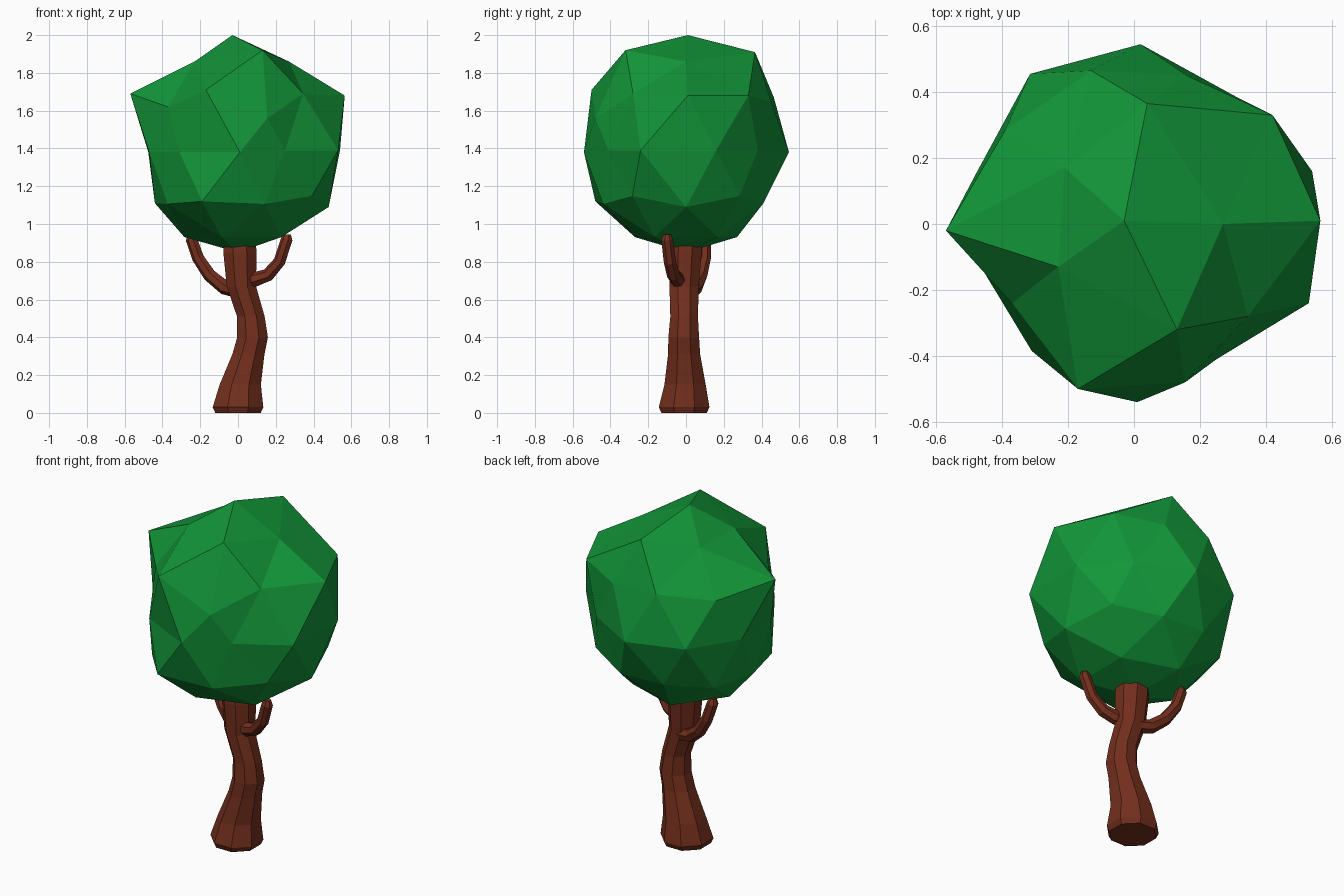
import bpy, bmesh
from math import cos, sin, tau
from mathutils import Vector


def material(name, color):
    m = bpy.data.materials.new(name)
    m.diffuse_color = (*color, 1)
    return m


def add_object(name, bm, mat):
    bmesh.ops.recalc_face_normals(bm, faces=bm.faces)
    mesh = bpy.data.meshes.new(name)
    bm.to_mesh(mesh)
    bm.free()
    mesh.materials.append(mat)
    obj = bpy.data.objects.new(name, mesh)
    bpy.context.collection.objects.link(obj)
    return obj


def limb(name, stations, sides, mat, level=False):
    """Faceted tube through (x, y, z, radius) stations, capped at both ends."""
    bm = bmesh.new()
    pts = [Vector(s[:3]) for s in stations]
    rings = []
    for i, (p, s) in enumerate(zip(pts, stations)):
        tangent = pts[min(i + 1, len(pts) - 1)] - pts[max(i - 1, 0)]
        axis = Vector((0, 0, 1)) if level else tangent.normalized()
        u = Vector((0, 1, 0)).cross(axis).normalized()
        v = axis.cross(u)
        angles = [tau * (k + 0.5) / sides for k in range(sides)]
        rings.append([bm.verts.new(p + s[3] * (u * cos(a) + v * sin(a))) for a in angles])
    for a, b in zip(rings, rings[1:]):
        for k in range(sides):
            n = (k + 1) % sides
            bm.faces.new((a[k], a[n], b[n], b[k]))
    bm.faces.new(rings[0])
    bm.faces.new(rings[-1])
    return add_object(name, bm, mat)


bark = material("bark", (0.17, 0.028, 0.012))
leaf = material("leaf", (0.006, 0.30, 0.04))

# Trunk: flared foot, S-bend, top hidden in the crown
limb("trunk", [
    (0.0, -0.01, 0.0, 0.13), (0.0, -0.01, 0.03, 0.145), (0.012, -0.005, 0.15, 0.118),
    (0.055, -0.01, 0.31, 0.092), (0.077, -0.012, 0.40, 0.088), (0.068, -0.01, 0.51, 0.079),
    (0.018, -0.01, 0.67, 0.084), (0.01, -0.005, 0.85, 0.095), (0.01, 0.0, 0.93, 0.09),
], 8, bark, level=True)

# Two upturned branches
limb("branch_left", [
    (0.0, 0.03, 0.65, 0.042), (-0.07, 0.05, 0.665, 0.04), (-0.15, 0.08, 0.73, 0.036),
    (-0.21, 0.1, 0.82, 0.033), (-0.245, 0.1, 0.92, 0.032), (-0.245, 0.095, 0.945, 0.02),
], 7, bark)
limb("branch_right", [
    (0.05, -0.03, 0.70, 0.03), (0.09, -0.045, 0.705, 0.04), (0.16, -0.065, 0.73, 0.036),
    (0.22, -0.085, 0.80, 0.033), (0.26, -0.1, 0.92, 0.032), (0.262, -0.1, 0.945, 0.02),
], 7, bark)

# Crown: icosphere whose nearest vertices are pulled to an irregular outline
CENTRE = Vector((0, 0, 1.39))
PULLS = [
    (-0.03, 0.01, 2.0),
    (0.27, 0.0, 1.86), (0.04, 0.365, 1.91), (-0.21, 0.17, 1.86),
    (-0.23, -0.13, 1.86), (0.13, -0.32, 1.92),
    (0.565, 0.01, 1.68), (0.42, 0.33, 1.68), (0.16, 0.45, 1.65), (-0.13, 0.465, 1.67),
    (-0.57, -0.02, 1.69), (-0.37, -0.24, 1.62), (-0.17, -0.50, 1.71),
    (0.155, -0.48, 1.56), (0.345, -0.28, 1.69),
    (0.54, 0.16, 1.39), (0.32, 0.38, 1.39), (0.02, 0.545, 1.38), (-0.315, 0.455, 1.39),
    (-0.475, 0.16, 1.38), (-0.47, -0.12, 1.38), (-0.31, -0.385, 1.38),
    (0.01, -0.54, 1.38), (0.25, -0.41, 1.39), (0.53, -0.24, 1.39),
    (0.48, 0.0, 1.09), (-0.44, 0.0, 1.11), (-0.19, -0.48, 1.12), (0.14, 0.41, 1.11),
    (-0.14, 0.41, 1.12),
]
bm = bmesh.new()
bmesh.ops.create_icosphere(bm, subdivisions=2, radius=0.54)
bmesh.ops.translate(bm, verts=bm.verts, vec=CENTRE)
rest = {v: v.co.copy() for v in bm.verts}
for p in map(Vector, PULLS):
    nearest = min(rest, key=lambda v: (rest[v] - p).length)
    nearest.co = p
    del rest[nearest]
add_object("crown", bm, leaf)
